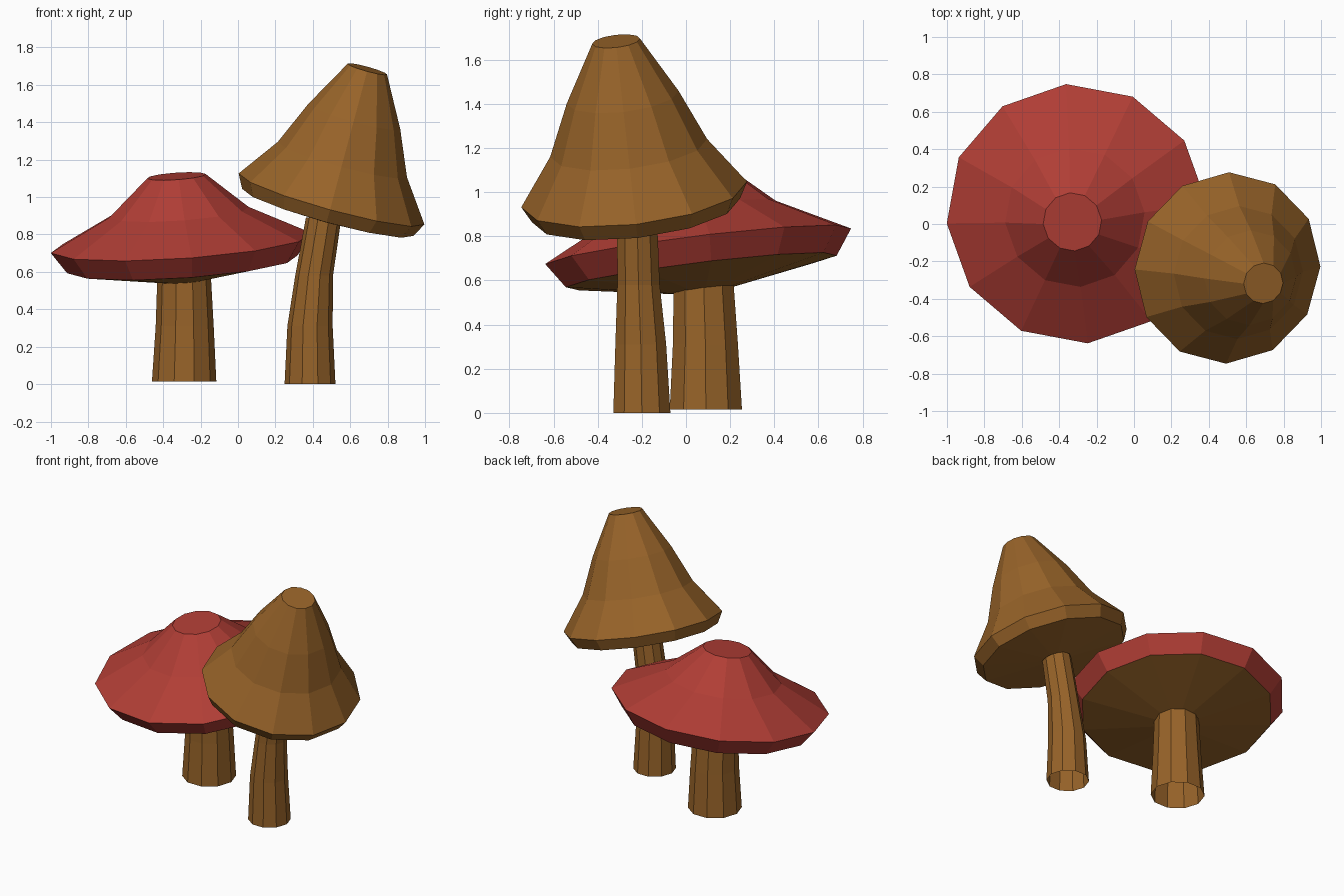
import bpy
import bmesh
from math import sin, cos, pi, radians
from mathutils import Vector, Matrix

if "Cube" in bpy.data.objects:
    bpy.data.objects.remove(bpy.data.objects["Cube"])


def material(name, rgb):
    m = bpy.data.materials.new(name)
    m.diffuse_color = (*rgb, 1)
    m.use_nodes = True
    m.node_tree.nodes["Principled BSDF"].inputs["Base Color"].default_value = m.diffuse_color
    return m


red = material("cap red", (0.44, 0.048, 0.036))
brown = material("wood brown", (0.31, 0.125, 0.022))


def rings_to_object(name, rings, mats, cap_top, under_segments=0):
    """Skin a list of point rings (bottom to top) with flat faces."""
    bm = bmesh.new()
    loops = [[bm.verts.new(p) for p in ring] for ring in rings]
    n = len(rings[0])
    for k, (a, b) in enumerate(zip(loops, loops[1:])):
        for i in range(n):
            j = (i + 1) % n
            f = bm.faces.new((a[i], a[j], b[j], b[i]))
            f.material_index = 1 if k < under_segments else 0
    if cap_top:
        bm.faces.new(loops[-1])
    me = bpy.data.meshes.new(name)
    bm.to_mesh(me)
    bm.free()
    for m in mats:
        me.materials.append(m)
    ob = bpy.data.objects.new(name, me)
    bpy.context.collection.objects.link(ob)
    return ob


def ring(center, axis, radius, sides, phase=0.0):
    rot = Vector((0, 0, 1)).rotation_difference(Vector(axis)).to_matrix()
    return [Vector(center) + rot @ Vector((radius * cos(phase + 2 * pi * i / sides),
                                           radius * sin(phase + 2 * pi * i / sides), 0))
            for i in range(sides)]


def cap(name, center, axis, profile, mats, phase):
    # profile of (radius, height along the tilted axis), underside first
    ax = Vector(axis).normalized()
    rings = [ring(Vector(center) + ax * h, ax, r, 12, phase) for r, h in profile]
    rings_to_object(name, rings, mats, True, 1)


def stem(name, path):
    # path of (x, y, z, radius), open at the bottom
    rings = [ring((x, y, z), (0, 0, 1), r, 10) for x, y, z, r in path]
    rings_to_object(name, rings, [brown], False)


# Wide red mushroom
cap("red_cap", (-0.305, 0.055, 0.755), (-0.069, -0.122, 1),
    [(0.14, -0.2), (0.62, -0.115), (0.70, 0), (0.375, 0.165), (0.157, 0.36)],
    [red, brown], radians(4.5))
stem("red_cap_stem", [(-0.288, 0.09, 0.015, 0.172), (-0.285, 0.088, 0.31, 0.155),
                      (-0.288, 0.08, 0.58, 0.143)])

# Tall brown mushroom
cap("brown_cap", (0.50, -0.235, 0.99), (0.276, -0.118, 1),
    [(0.09, -0.12), (0.475, -0.075), (0.515, 0), (0.358, 0.22), (0.255, 0.46), (0.109, 0.725)],
    [brown, brown], 0)
stem("brown_cap_stem", [(0.385, -0.20, 0.0, 0.136), (0.385, -0.205, 0.31, 0.121),
                        (0.407, -0.215, 0.58, 0.101), (0.458, -0.222, 0.89, 0.095)])
